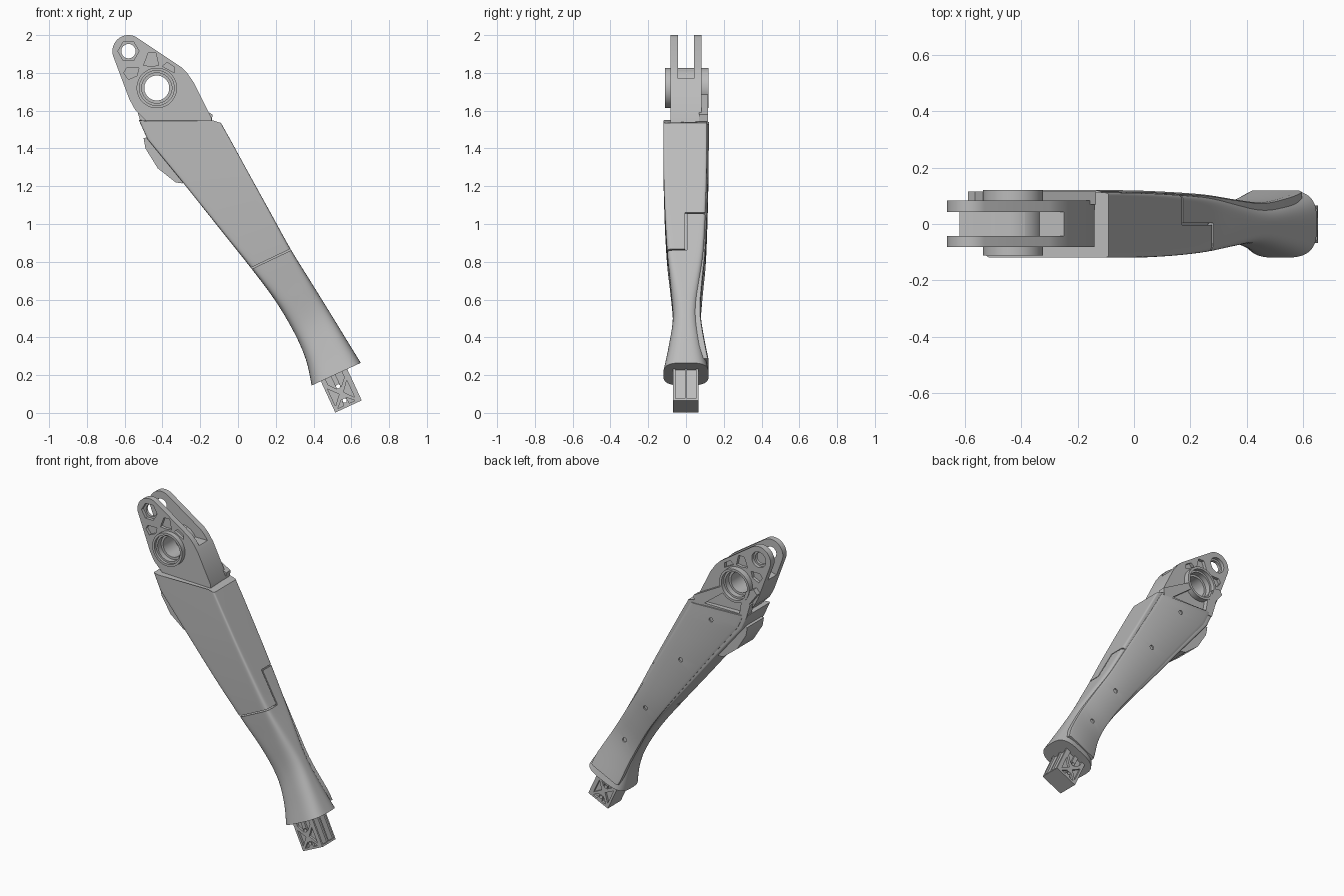
import bpy, bmesh, math
from math import sin, cos, pi, radians
from mathutils import Matrix, Vector

if "Cube" in bpy.data.objects:
    bpy.data.objects.remove(bpy.data.objects["Cube"])

grey = bpy.data.materials.new("machined_grey")
grey.use_nodes = True
GREY = (0.5, 0.5, 0.5, 1)
grey.diffuse_color = GREY
grey.node_tree.nodes["Principled BSDF"].inputs["Base Color"].default_value = GREY


def finish(name, bm):
    bmesh.ops.recalc_face_normals(bm, faces=bm.faces)
    mesh = bpy.data.meshes.new(name)
    bm.to_mesh(mesh)
    bm.free()
    mesh.materials.append(grey)
    ob = bpy.data.objects.new(name, mesh)
    bpy.context.collection.objects.link(ob)
    return ob


def bridge(name, rings):
    """Skin a list of equal point rings and cap both ends."""
    bm = bmesh.new()
    loops = [[bm.verts.new(p) for p in ring] for ring in rings]
    for a, b in zip(loops, loops[1:]):
        for i in range(len(a)):
            j = (i + 1) % len(a)
            bm.faces.new((a[i], a[j], b[j], b[i]))
    bm.faces.new(loops[0])
    bm.faces.new(loops[-1])
    return finish(name, bm)


def prism(name, outline, y0, y1):
    return bridge(name, [[(x, y, z) for x, z in outline] for y in (y0, y1)])


def disc(cx, cz, r, n=48, start=0.0, end=2 * pi):
    return [(cx + r * cos(start + (end - start) * i / n),
             cz + r * sin(start + (end - start) * i / n)) for i in range(n)]


def apply(ob, mod):
    with bpy.context.temp_override(object=ob, active_object=ob):
        bpy.ops.object.modifier_apply(modifier=mod.name)


def boolean(ob, tool, operation="DIFFERENCE"):
    mod = ob.modifiers.new("bool", "BOOLEAN")
    mod.operation, mod.solver, mod.object = operation, "EXACT", tool
    apply(ob, mod)
    bpy.data.objects.remove(tool)


def bore(ob, cx, cz, r, y0, y1, n=48):
    boolean(ob, prism("cutter", disc(cx, cz, r, n), y0, y1))


# Limb sections: left x, left z, right x, right z, front depth, back depth, squareness
SECTIONS = [
    (-0.525, 1.55, -0.09, 1.535, 0.12, 0.112, 30),
    (-0.48, 1.45, -0.037, 1.44, 0.12, 0.112, 30),
    (-0.30, 1.23, 0.056, 1.27, 0.119, 0.110, 24),
    (-0.097, 0.975, 0.172, 1.06, 0.112, 0.104, 16),
    (0.07, 0.765, 0.28, 0.865, 0.10, 0.095, 9),
    (0.20, 0.59, 0.382, 0.70, 0.082, 0.078, 4.5),
    (0.30, 0.42, 0.475, 0.55, 0.070, 0.068, 3),
    (0.36, 0.28, 0.57, 0.395, 0.092, 0.090, 3),
    (0.39, 0.145, 0.65, 0.265, 0.12, 0.12, 3.2),
]


def section_at(t):
    """Catmull-Rom blend of the sections, t counted in sections."""
    last = len(SECTIONS) - 1
    i = min(int(t), last - 1)
    f = t - i
    p = [SECTIONS[max(0, min(last, i + k))] for k in (-1, 0, 1, 2)]
    if i < 2:
        return [b + (c - b) * f for b, c in zip(p[1], p[2])]
    return [b + f * (c - a) / 2 + f * f * (a - 2.5 * b + 2 * c - d / 2)
            + f ** 3 * (1.5 * (b - c) + (d - a) / 2) for a, b, c, d in zip(*p)]


def crest(x):
    """Raised ridge along the top rim."""
    if x < -0.4:
        return -0.012 * (x + 0.525) / 0.125
    return -0.012 + 0.042 * (x + 0.4) / 0.2 if x < -0.2 else 0.03 * (-0.09 - x) / 0.11


def limb_ring(t, count=64):
    lx, lz, rx, rz, front, back, n = section_at(t)
    ring = []
    for i in range(count):
        a = 2 * pi * (i + 0.5) / count
        u = math.copysign(abs(cos(a)) ** (2 / n), cos(a))
        v = math.copysign(abs(sin(a)) ** (2 / n), sin(a))
        x = (lx + rx) / 2 + u * (rx - lx) / 2
        z = (lz + rz) / 2 + u * (rz - lz) / 2
        ring.append((x, v * (back if v > 0 else front), z + (crest(x) if t == 0 else 0)))
    return ring


STEPS = [0, 1, 2] + [2 + k / 5 for k in range(1, 31)]
limb = bridge("limb_shell", [limb_ring(t) for t in STEPS])


# Stepped seam of the front cover
def seam(x0, z0, x1, z1, y0, y1, w=0.004):
    d = Vector((x1 - x0, z1 - z0)).normalized()
    n = Vector((-d.y, d.x)) * w
    pts = [(x0 - n.x, z0 - n.y), (x1 - n.x, z1 - n.y), (x1 + n.x, z1 + n.y), (x0 + n.x, z0 + n.y)]
    boolean(limb, prism("cutter", pts, y0, y1))


seam(0.0, 0.732, 0.35, 0.898, -0.2, 0.0)
seam(0.16, 1.053, 0.20, 1.07, -0.004, 0.2)
seam(0.275, 0.86, 0.168, 1.055, -0.004, 0.004, 0.012)


# Raised back panel that follows the limb
def panel_ring(t):
    lx, lz, rx, rz, _, back, n = section_at(t)
    inset = 0.07 if t < 7 else 0.07 + 0.12 * (t - 7) ** 2
    pts = []
    for u, y in ((inset, 0.0), (1 - inset, 0.0), (1 - inset, 0.95), (1 - inset - 0.05, 1.0),
                 (inset + 0.05, 1.0), (inset, 0.95)):
        pts.append((lx + u * (rx - lx), y * (back + 0.009), lz + u * (rz - lz)))
    return pts


panel = bridge("back_panel", [panel_ring(0.08 + 7.55 * k / 32) for k in range(33)])
for t in (0.9, 2.5, 4.4, 6.0):
    lx, lz, rx, rz, _, back, _ = section_at(t)
    bore(panel, (lx + rx) / 2, (lz + rz) / 2, 0.014, back - 0.012, 0.2, 16)

# Forked head: two cheeks joined by a core
TIP, HUB = (-0.58, 1.915), (-0.43, 1.72)
lower = [(-0.30, 1.83), (-0.27, 1.80), (-0.235, 1.75), (-0.14, 1.56), (-0.14, 1.48),
         (-0.42, 1.48), (-0.49, 1.55), (-0.545, 1.605), (-0.575, 1.66)]
cheek_outline = disc(*TIP, 0.085, 24, radians(197), radians(48)) + lower
core_outline = [(-0.615, 1.78), (-0.54, 1.80), (-0.45, 1.825), (-0.39, 1.82), (-0.34, 1.77),
                (-0.247, 1.77)] + lower[3:]
head = prism("forked_head", cheek_outline, -0.081, 0.083)
slot = [(-0.8, 1.78)] + core_outline[:6] + [(-0.1, 1.77), (-0.1, 2.1), (-0.8, 2.1)]
boolean(head, prism("cutter", slot, -0.043, 0.043))
bore(head, *TIP, 0.038, -0.2, 0.2, 32)
bore(head, *TIP, 0.056, -0.2, -0.06, 6)
bore(head, *TIP, 0.05, 0.062, 0.2, 32)
pockets = [
    [(-0.605, 1.80), (-0.59, 1.825), (-0.525, 1.825), (-0.535, 1.785), (-0.58, 1.765)],
    [(-0.50, 1.84), (-0.475, 1.905), (-0.435, 1.905), (-0.42, 1.84), (-0.46, 1.835)],
    [(-0.40, 1.835), (-0.375, 1.855), (-0.335, 1.83), (-0.335, 1.80)],
]
for outline in pockets:
    for y0, y1 in ((-0.2, -0.062), (0.064, 0.2)):
        boolean(head, prism("cutter", outline, y0, y1))

# Bearing hub with stepped bore
bore(head, *HUB, 0.095, -0.2, 0.2)
hub = prism("bearing_hub", disc(*HUB, 0.107), -0.112, 0.12)
bore(hub, *HUB, 0.066, -0.2, 0.2)
for r, y in ((0.092, 0.095), (0.08, 0.06)):
    bore(hub, *HUB, r, -0.2, -y)
    bore(hub, *HUB, r, y, 0.2)

# Ribs bracing the hub on the back
ribs = []
for name, outline in (
        ("outer_rib", [(-0.59, 1.70), (-0.565, 1.73), (-0.51, 1.70), (-0.49, 1.64), (-0.53, 1.62)]),
        ("left_brace", [(-0.36, 1.66), (-0.335, 1.69), (-0.135, 1.58), (-0.14, 1.53), (-0.19, 1.53)]),
        ("right_brace", [(-0.51, 1.67), (-0.48, 1.64), (-0.46, 1.52), (-0.51, 1.52), (-0.54, 1.62)])):
    ribs.append(prism(name, outline, 0.07, 0.116))

# Rear fin below the top corner
fin = prism("rear_fin", [(-0.47, 1.46), (-0.50, 1.455), (-0.49, 1.40), (-0.425, 1.295), (-0.33, 1.22),
                         (-0.295, 1.215), (-0.27, 1.24), (-0.40, 1.40)], -0.085, 0.085)

# Foot block, modelled upright then tilted
foot = prism("foot_block", [(-0.077, 0), (0.077, 0), (0.077, 0.26), (-0.077, 0.26)], -0.068, 0.066)
truss = [
    [(-0.062, 0.03), (-0.062, 0.13), (-0.018, 0.08)],
    [(0.05, 0.03), (0.05, 0.13), (0.008, 0.08)],
    [(-0.055, 0.014), (-0.022, 0.014), (-0.018, 0.05)],
    [(0.045, 0.014), (0.012, 0.014), (0.008, 0.05)],
    [(-0.05, 0.15), (-0.018, 0.11), (-0.018, 0.19), (-0.05, 0.19)],
    [(0.045, 0.15), (0.008, 0.11), (0.008, 0.19), (0.045, 0.19)],
]
for outline in truss:
    for y0, y1 in ((-0.2, -0.054), (0.052, 0.2)):
        boolean(foot, prism("cutter", outline, y0, y1))
for z in (0.037, 0.12):
    bore(foot, -0.005, z, 0.011, -0.2, 0.2, 16)
for y0, y1 in ((-0.056, -0.006), (0.004, 0.054)):
    boolean(foot, prism("cutter", [(0.066, 0.012), (0.2, 0.012), (0.2, 0.3), (0.066, 0.3)], y0, y1))
foot.data.transform(Matrix.Translation((0.585, 0, 0.034)) @ Matrix.Rotation(radians(-24.8), 4, "Y"))

# Smooth the curved parts, keep edges crisp
for ob in [limb, panel, head, hub, fin, foot] + ribs:
    bpy.ops.object.select_all(action="DESELECT")
    ob.select_set(True)
    bpy.context.view_layer.objects.active = ob
    bpy.ops.object.shade_smooth_by_angle(angle=radians(30))
